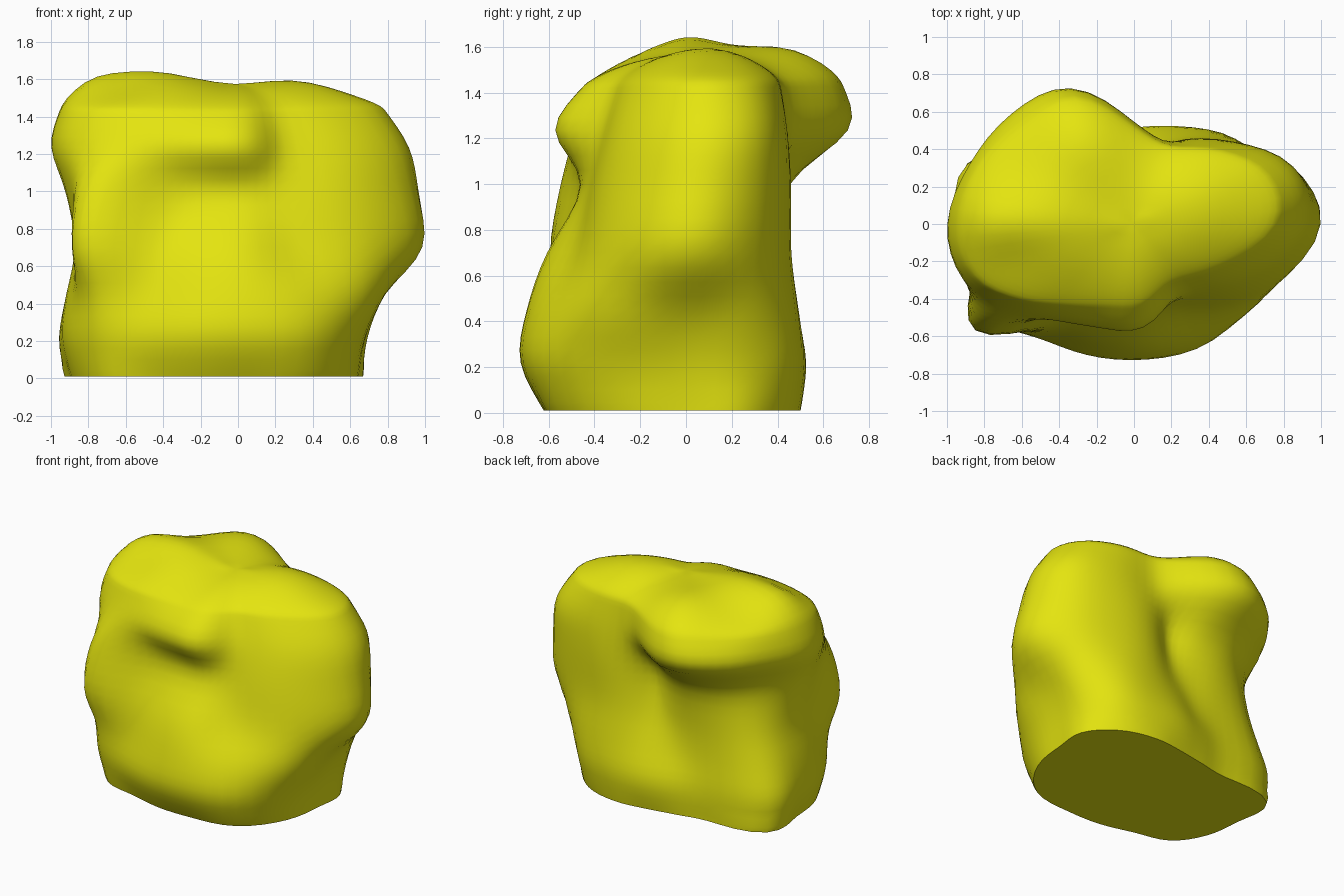
import bpy, bmesh, math

if "Cube" in bpy.data.objects:
    bpy.data.objects.remove(bpy.data.objects["Cube"])

# Boulder: polar cross-sections lofted upwards, closed by a lumpy domed top
ANGLES = [0, 20, 40, 65, 90, 115, 138, 160, 180, 198, 214, 230, 250, 275, 304, 335]
HEIGHTS = [0.01, 0.22, 0.45, 0.70, 1.0, 1.235, 1.43]
RADII = [
    [.65, .70, .65, .55, .48, .49, .60, .94, .90, .90, .86, .72, .65, .62, .67, .66],
    [.68, .73, .71, .58, .52, .51, .61, .97, .95, .96, .92, .80, .75, .73, .76, .72],
    [.78, .81, .71, .54, .45, .44, .58, .89, .92, .93, .95, .76, .71, .70, .72, .82],
    [1.01, .89, .68, .50, .37, .41, .58, .81, .87, .90, 1.05, .71, .63, .61, .58, .82],
    [.97, .91, .69, .49, .34, .48, .64, .78, .92, .93, .98, .61, .48, .45, .50, .75],
    [.91, .90, .68, .48, .54, .81, .89, .94, 1.01, .97, .83, .68, .60, .58, .44, .67],
    [.78, .78, .62, .46, .53, .77, .82, .90, .96, .91, .73, .57, .47, .44, .37, .54],
]
STEPS = 4
CAP_STEPS = 12


def spline(a, b, c, d, t):
    """Catmull-Rom interpolation between b and c"""
    return 0.5 * (2 * b + (c - a) * t + (2 * a - 5 * b + 4 * c - d) * t * t
                  + (3 * b - a - 3 * c + d) * t ** 3)


def refine_loop(values, period=0):
    n, out = len(values), []
    def get(i):
        return values[i % n] + period * (i // n)
    for i in range(n):
        out += [spline(get(i - 1), get(i), get(i + 1), get(i + 2), k / STEPS)
                for k in range(STEPS)]
    return out


def refine_open(values):
    n, out = len(values), []
    def get(i):
        return values[max(0, min(n - 1, i))]
    for i in range(n - 1):
        out += [spline(get(i - 1), get(i), get(i + 1), get(i + 2), k / STEPS)
                for k in range(STEPS)]
    return out + [values[-1]]


def lump(x, y, cx, cy, size):
    return math.exp(-((x - cx) ** 2 + (y - cy) ** 2) / (2 * size * size))


def top_height(x, y):
    return (1.555 + 0.12 * lump(x, y, -0.50, 0.0, 0.2) + 0.06 * lump(x, y, 0.33, 0.13, 0.19)
            + 0.11 * lump(x, y, -0.32, 0.50, 0.19) + 0.20 * lump(x, y, -0.84, 0.02, 0.15)
            - 0.03 * lump(x, y, -0.62, -0.18, 0.1))


angles = [math.radians(a) for a in refine_loop(ANGLES, 360)]
heights = refine_open(HEIGHTS)
fine_rows = [refine_loop(row) for row in RADII]
columns = [refine_open([row[j] for row in fine_rows]) for j in range(len(angles))]

bm = bmesh.new()
rings = []
# Sides
for i, z in enumerate(heights):
    rings.append([bm.verts.new((c[i] * math.cos(a), c[i] * math.sin(a), z))
                  for c, a in zip(columns, angles)])
# Domed top, sloping more gently towards the front
rim_z = HEIGHTS[-1]
for k in range(1, CAP_STEPS):
    s = math.cos(k / CAP_STEPS * math.pi / 2)
    ring = []
    for c, a in zip(columns, angles):
        f = (1 - s ** 2.1) ** (0.58 + 0.25 * max(0, -math.sin(a)))
        x, y = s * c[-1] * math.cos(a), s * c[-1] * math.sin(a)
        ring.append(bm.verts.new((x, y, rim_z + (top_height(x, y) - rim_z) * f)))
    rings.append(ring)
n = len(angles)
for low, high in zip(rings, rings[1:]):
    for j in range(n):
        m = (j + 1) % n
        bm.faces.new((low[j], low[m], high[m], high[j]))
# Top centre
peak = bm.verts.new((0, 0, top_height(0, 0)))
for j in range(n):
    bm.faces.new((rings[-1][j], rings[-1][(j + 1) % n], peak))
# Soften everything above the base
upper = [v for ring in rings[2:] for v in ring] + [peak]
for _ in range(3):
    bmesh.ops.smooth_vert(bm, verts=upper, factor=0.5,
                          use_axis_x=True, use_axis_y=True, use_axis_z=True)
# Flat underside
bm.faces.new(list(reversed(rings[0])))
bmesh.ops.recalc_face_normals(bm, faces=bm.faces)

mesh = bpy.data.meshes.new("boulder")
bm.to_mesh(mesh)
bm.free()
boulder = bpy.data.objects.new("boulder", mesh)
bpy.context.collection.objects.link(boulder)

# Yellow material
mat = bpy.data.materials.new("yellow_stone")
mat.diffuse_color = (0.78, 0.78, 0.005, 1)
mat.use_nodes = True
mat.node_tree.nodes["Principled BSDF"].inputs["Base Color"].default_value = mat.diffuse_color
mesh.materials.append(mat)

bpy.context.view_layer.objects.active = boulder
boulder.select_set(True)
bpy.ops.object.shade_smooth_by_angle(angle=math.radians(50))
